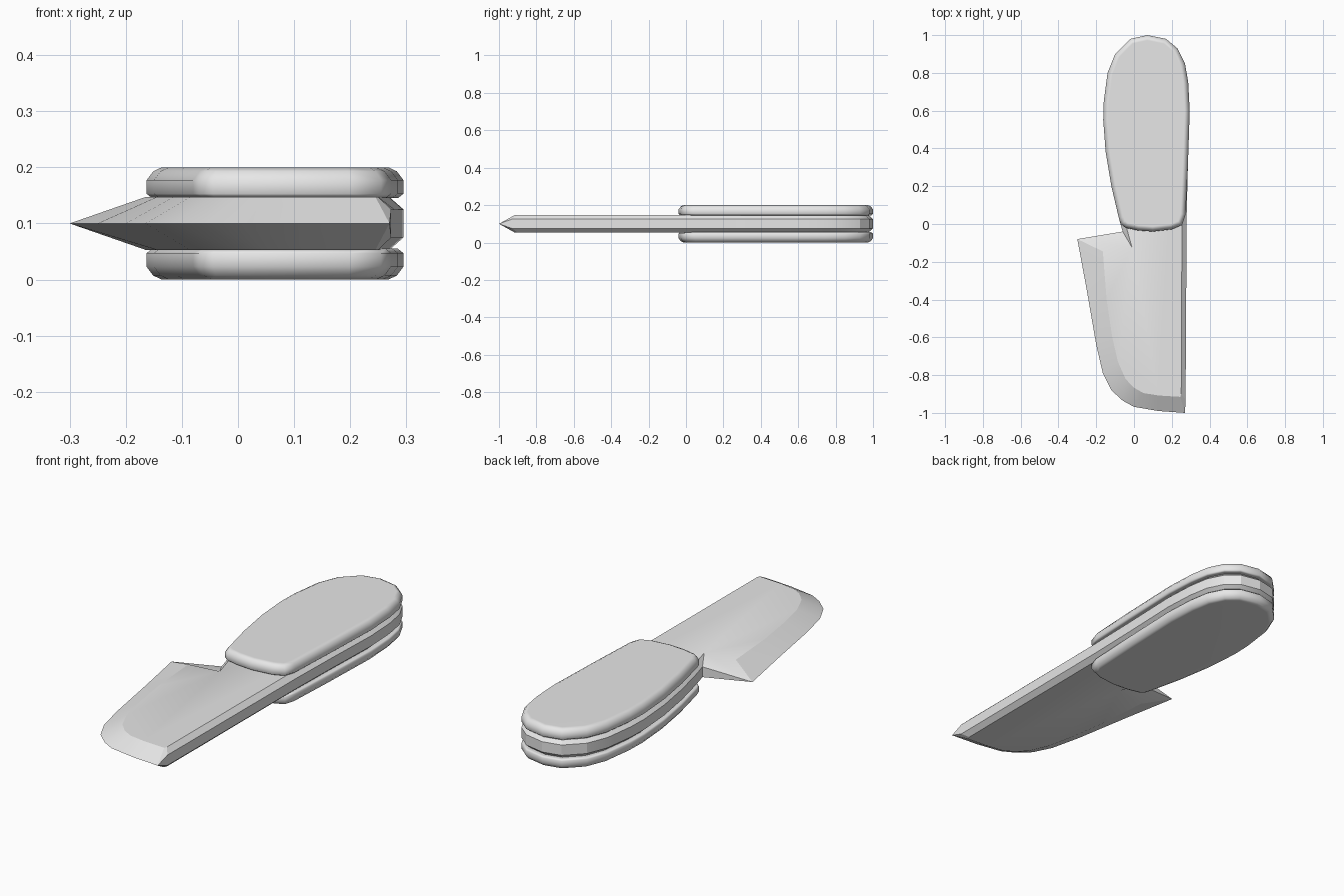
import bpy, bmesh, math
from mathutils import Vector

if "Cube" in bpy.data.objects:
    bpy.data.objects.remove(bpy.data.objects["Cube"])

MID = 0.1  # height of the symmetry plane

steel = bpy.data.materials.new("plain grey")
steel.use_nodes = True
steel.diffuse_color = (0.8, 0.8, 0.8, 1)
steel.node_tree.nodes["Principled BSDF"].inputs["Base Color"].default_value = (0.8, 0.8, 0.8, 1)


def inset(points, d):
    """Move a closed clockwise outline inwards by d."""
    out = []
    n = len(points)
    for i in range(n):
        p, q, r = (Vector(points[(i + k) % n]) for k in (-1, 0, 1))
        a, b = (q - p).normalized(), (r - q).normalized()
        na, nb = Vector((a.y, -a.x)), Vector((b.y, -b.x))
        m = (na + nb).normalized()
        out.append(tuple(q + m * d / max(m.dot(na), 0.5)))
    return out


def loft(name, rings, angle):
    """Skin a stack of equal-length 3D rings and cap both ends."""
    bm = bmesh.new()
    loops = [[bm.verts.new(p) for p in ring] for ring in rings]
    n = len(loops[0])
    for low, high in zip(loops, loops[1:]):
        for i in range(n):
            j = (i + 1) % n
            bm.faces.new((low[i], low[j], high[j], high[i]))
    bm.faces.new(loops[0])
    bm.faces.new(loops[-1])
    bmesh.ops.remove_doubles(bm, verts=bm.verts, dist=0.0005)
    bmesh.ops.recalc_face_normals(bm, faces=bm.faces)
    mesh = bpy.data.meshes.new(name)
    bm.to_mesh(mesh)
    bm.free()
    mesh.materials.append(steel)
    obj = bpy.data.objects.new(name, mesh)
    bpy.context.collection.objects.link(obj)
    bpy.ops.object.select_all(action='DESELECT')
    obj.select_set(True)
    bpy.context.view_layer.objects.active = obj
    bpy.ops.object.shade_smooth_by_angle(angle=math.radians(angle))
    return obj


# Handle outline, clockwise: left flank, butt, back edge, front end
flank = [(-.08, .03), (-.12, .2), (-.15, .38), (-.163, .55), (-.16, .65), (-.14, .8), (-.1, .9)]
butt = [(-.02, .98), (.07, 1), (.17, .98), (.23, .93), (.27, .85)]
back = [(.287, .75), (.295, .6), (.285, .3), (.273, .05)]
front = [(.255, -.005), (.2, -.028), (.1, -.04), (.02, -.034), (-.045, -.02), (-.07, 0)]
handle = flank + butt + back + front

# Two handle scales with chamfered rims, mirrored about the middle plane
for name, side in (("upper_scale", 1), ("lower_scale", -1)):
    steps = ((.01, .045), (0, .053), (0, .077), (.012, .093), (.027, .1))
    rings = [[(x, y, MID + side * h) for x, y in inset(handle, d)] for d, h in steps]
    scale = loft(name, rings, 60)
    scale.modifiers.new("even_shading", 'WEIGHTED_NORMAL').keep_sharp = True

# Blade and tang in one piece: each point has a rim position, a flat position and a rim half height
cutting = [((.27, -1), (.245, -.915)), ((.13, -.99), (.13, -.908)), ((0, -.968), (.05, -.895)),
           ((-.06, -.935), (0, -.867)), ((-.12, -.88), (-.045, -.82)), ((-.165, -.79), (-.085, -.73)),
           ((-.2, -.64), (-.115, -.6)), ((-.25, -.35), (-.145, -.4)), ((-.3, -.08), (-.165, -.145))]
tang = flank + butt + back[:-1] + [(.279, .05)]
section = [(rim, flat, 0) for rim, flat in cutting]
section.append(((-.06, -.04), (-.01, -.125), .025))
section += [(p, q, .025) for p, q in zip(tang, inset(tang + front, .025))]
section.append(((.273, -.93), (.25, -.9), .025))

rings = [[(*flat, MID - .047) for rim, flat, h in section],
         [(*rim, MID - h) for rim, flat, h in section],
         [(*rim, MID + h) for rim, flat, h in section],
         [(*flat, MID + .047) for rim, flat, h in section]]
loft("blade_and_tang", rings, 20)
